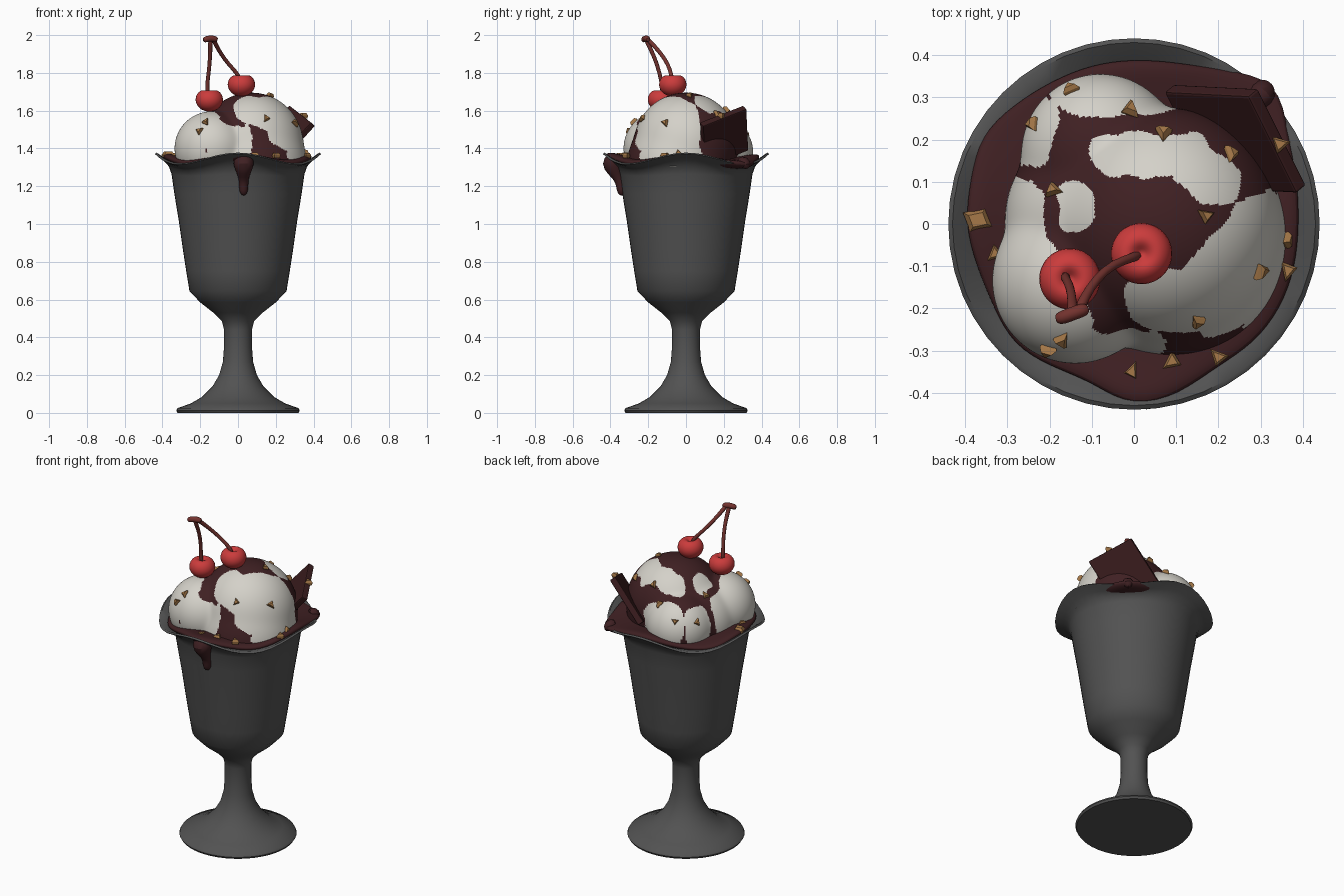
import bpy, bmesh, math, random
from mathutils import Vector, Matrix, noise

if "Cube" in bpy.data.objects:
    bpy.data.objects.remove(bpy.data.objects["Cube"])

random.seed(4)
TAU = 2 * math.pi


def mat(name, r, g, b):
    m = bpy.data.materials.new(name)
    m.diffuse_color = (r, g, b, 1)
    m.use_nodes = True
    m.node_tree.nodes["Principled BSDF"].inputs["Base Color"].default_value = m.diffuse_color
    return m


GLASS = mat("grey glass", .085, .085, .085)
CREAM = mat("vanilla cream", .66, .64, .585)
SAUCE = mat("chocolate sauce", .050, .0145, .0165)
SLAB = mat("dark chocolate", .043, .012, .013)
CHERRY = mat("cherry red", .60, .045, .045)
STEM = mat("cherry stem brown", .17, .032, .027)
NUT = mat("nut tan", .38, .19, .065)


def make(name, verts, faces, mats, angle=None, subsurf=0):
    me = bpy.data.meshes.new(name)
    me.from_pydata([tuple(v) for v in verts], [], faces)
    bm = bmesh.new()
    bm.from_mesh(me)
    bmesh.ops.recalc_face_normals(bm, faces=bm.faces)
    bm.to_mesh(me)
    bm.free()
    ob = bpy.data.objects.new(name, me)
    bpy.context.collection.objects.link(ob)
    for m in mats:
        me.materials.append(m)
    if angle:
        bpy.ops.object.select_all(action='DESELECT')
        ob.select_set(True)
        bpy.context.view_layer.objects.active = ob
        bpy.ops.object.shade_smooth_by_angle(angle=math.radians(angle))
    if subsurf:
        s = ob.modifiers.new("subsurf", 'SUBSURF')
        s.levels = s.render_levels = subsurf
    return ob


def rings(rows, n, cap_start=True, cap_end=True):
    """Join equal rings of n points into verts and faces."""
    verts = [p for r in rows for p in r]
    faces = [(i * n + j, i * n + (j + 1) % n, (i + 1) * n + (j + 1) % n, (i + 1) * n + j)
             for i in range(len(rows) - 1) for j in range(n)]
    if cap_start:
        faces.append(tuple(range(n))[::-1])
    if cap_end:
        faces.append(tuple((len(rows) - 1) * n + j for j in range(n)))
    return verts, faces


def polar(r, z, a, c=(0, 0)):
    return (c[0] + r * math.cos(a), c[1] + r * math.sin(a), z)


def tube(name, path, radii, m, n=10):
    """Round tube along a path, smoothed by subdivision."""
    pts = [Vector(p) for p in path]
    rows = []
    for i, p in enumerate(pts):
        t = (pts[min(i + 1, len(pts) - 1)] - pts[max(i - 1, 0)]).normalized()
        u = t.cross(Vector((.3, 1, .1))).normalized()
        v = t.cross(u)
        rows.append([p + radii[i] * (u * math.cos(TAU * j / n) + v * math.sin(TAU * j / n))
                     for j in range(n)])
    return make(name, *rings(rows, n), [m], 60, 1)


# Footed glass with a wavy flared rim
profile = [(.32, 0), (.327, .012), (.32, .025), (.25, .05), (.19, .085), (.135, .14),
           (.10, .20), (.08, .27), (.074, .35), (.074, .44), (.085, .485), (.13, .53),
           (.20, .585), (.257, .645), (.274, .75), (.294, .88), (.314, 1.02), (.337, 1.16),
           (.352, 1.26), (.366, 1.295), (.395, 1.318), (.432, 1.337), (.44, 1.343),
           (.43, 1.35), (.39, 1.332), (.355, 1.31), (.34, 1.26), (.30, 1.0), (.25, .68), (.05, .56)]
N = 48


def wave(r, a):
    return .028 * max(0, min(1, (r - .335) / .09)) * math.cos(4 * a)


make("sundae_glass", *rings([[polar(r, z + (wave(r, TAU * j / N) if z > 1.1 else 0), TAU * j / N)
                              for j in range(N)] for r, z in profile], N), [GLASS], 50)

# Sauce pool filling the glass, spilling over the rim at front and back right
radii = [.39, .40, .42, .485, .42, .395, .39, .39, .39, .40, .42, .40,
         .40, .385, .385, .405, .39, .385, .44, .415, .39, .40, .40, .395]
rows = []
for f, z, w in [(.3, 1.35, 0), (.75, 1.352, .3), (.92, 1.358, 1), (1, 1.352, 1),
                (1.01, 1.335, 1), (.96, 1.318, 1), (.8, 1.29, 0)]:
    rows.append([polar(r * f, z + w * wave(r, TAU * j / 24), TAU * j / 24)
                 for j, r in enumerate(radii)])
make("sauce_pool", *rings(rows, 24), [SAUCE], 60, 2)

# Sauce drips
tube("front_drip", [(.03, -.36, 1.35), (.03, -.385, 1.35), (.03, -.395, 1.325), (.03, -.375, 1.28),
                    (.03, -.355, 1.24), (.03, -.345, 1.20), (.03, -.342, 1.17), (.03, -.34, 1.15)],
     [.03, .05, .062, .045, .026, .026, .024, .010], SAUCE)
tube("back_drip", [(.28, .28, 1.33), (.305, .31, 1.33), (.31, .318, 1.312), (.305, .315, 1.29)],
     [.03, .036, .032, .012], SAUCE)

# Scoops merged into one mound, sampled outward from a common centre
scoops = [(Vector((.07, 0, 1.42)), .28), (Vector((-.14, -.135, 1.40)), .20),
          (Vector((-.08, .17, 1.38)), .19), (Vector((-.075, .01, 1.36)), .235),
          (Vector((.085, -.035, 1.30)), .285)]
O = Vector((-.02, 0, 1.36))
K = 90


def scoop_point(d):
    s = 0
    for c, r in scoops:
        b = d.dot(c - O)
        s += math.exp(K * (b + math.sqrt(max(0, b * b - (c - O).length_squared + r * r)) - .3))
    return O + d * (math.log(s) / K + .295)


# Bare cream patches seen from above: capsules (x1, y1, x2, y2, radius)
patches = [(-.24, .17, -.21, .26, .036), (-.30, .20, -.26, .30, .05), (-.14, .315, .05, .31, .055),
           (-.14, .36, .03, .37, .06), (-.29, .04, -.28, -.1, .075), (-.35, .05, -.35, -.1, .065),
           (-.26, -.1, -.18, -.23, .085), (-.30, -.2, -.22, -.30, .06), (-.16, -.29, .04, -.285, .035),
           (-.14, -.33, -.04, -.34, .03), (-.14, .02, -.14, .06, .043),
           (-.055, .165, .13, .165, .052), (.14, .14, .20, .10, .058), (.05, -.175, .20, -.19, .075),
           (.20, -.14, .28, -.05, .09), (.27, -.18, .34, -.04, .06), (.28, 0, .32, .02, .06)]


def is_cream(p):
    q = Vector((p.x, p.y))
    wob = .012 * noise.noise(p * 16) + .003 * noise.noise(p * 40)
    for x1, y1, x2, y2, r in patches:
        a, d = Vector((x1, y1)), Vector((x2 - x1, y2 - y1))
        t = max(0, min(1, (q - a).dot(d) / max(d.length_squared, 1e-9)))
        if (q - a - d * t).length < r + wob:
            return True
    return False


NA, NE = 260, 110
rows = []
for i in range(NE):
    e = math.radians(-8 + 97.7 * i / (NE - 1))
    rows.append([scoop_point(Vector((math.cos(e) * math.cos(TAU * j / NA),
                                     math.cos(e) * math.sin(TAU * j / NA), math.sin(e))))
                 for j in range(NA)])
ice = make("ice_cream_scoops", *rings(rows, NA, False, True), [SAUCE, CREAM], 80)
for p in ice.data.polygons:
    p.material_index = int(is_cream(p.center))

# Chocolate slab leaning outward at back right
p1, p2, p3 = Vector((.28, .31, 1.62)), Vector((.395, .08, 1.53)), Vector((.08, .32, 1.40))
p4 = p2 + p3 - p1
nrm = (p1 - p3).cross(p2 - p1).normalized() * .036
quad = [p1, p2, p4, p3]
slab = make("chocolate_slab", *rings([[p - nrm * .4 for p in quad], [p + nrm * .6 for p in quad]], 4),
            [SLAB])
b = slab.modifiers.new("bevel", 'BEVEL')
b.width, b.segments = .006, 2

# Cherries with a dimple on top
cherries = [(.018, -.07, 1.735), (-.152, -.13, 1.655)]
for k, (cx, cy, cz) in enumerate(cherries):
    prof = [(.012, -.060), (.045, -.05), (.068, -.025), (.076, .003), (.068, .032),
            (.05, .05), (.032, .054), (.018, .046), (.006, .034)]
    make("cherry_%d" % (k + 1), *rings([[polar(r, cz + z, TAU * j / 24, (cx, cy)) for j in range(24)]
                                        for r, z in prof], 24), [CHERRY], 80, 1)

# Joined stems
tube("cherry_stem_1", [(.012, -.073, 1.76), (-.005, -.08, 1.80), (-.05, -.095, 1.845),
                       (-.09, -.13, 1.90), (-.118, -.175, 1.95), (-.13, -.205, 1.98)],
     [.013, .011, .011, .011, .012, .014], STEM)
tube("cherry_stem_2", [(-.16, -.125, 1.68), (-.165, -.125, 1.73), (-.155, -.14, 1.80),
                       (-.148, -.165, 1.88), (-.146, -.195, 1.94), (-.146, -.212, 1.98)],
     [.013, .011, .011, .011, .012, .014], STEM)
tube("stem_end", [(-.186, -.226, 1.972), (-.17, -.222, 1.978), (-.145, -.212, 1.983),
                  (-.122, -.204, 1.980), (-.108, -.20, 1.974)], [.012, .018, .017, .018, .012], STEM)

# Chopped nuts scattered over scoops and pool
nuts = [(-.33, -.07), (-.24, .235), (-.15, .32), (-.01, .27), (.07, .215), (-.19, .08),
        (.17, .02), (.36, -.04), (.30, -.11), (.365, -.11), (.15, -.23), (.20, -.315),
        (.09, -.325), (-.005, -.35), (-.17, -.275), (-.205, -.30), (.345, .19), (.23, .165), (-.37, .01)]
for k, (x, y) in enumerate(nuts):
    z, up = 1.362, Vector((0, 0, 1))
    for c, r in scoops:
        h = r * r - (x - c.x) ** 2 - (y - c.y) ** 2
        if h > 0 and c.z + math.sqrt(h) > z:
            z = c.z + math.sqrt(h)
            up = (Vector((x, y, z)) - c).normalized()
    if (x, y) == (.345, .19):          # crumb on the slab's top edge
        z = 1.572
    s = 1.6 if x == -.37 else random.uniform(.95, 1.2)
    M = (Matrix.Translation((x, y, z)) @ up.to_track_quat('Z', 'Y').to_matrix().to_4x4()
         @ Matrix.Rotation(random.uniform(0, TAU), 4, 'Z'))
    n = 4 if x == -.37 else 3
    rows = [[M @ Vector((r * s * math.cos(TAU * j / n) * 1.15, r * s * math.sin(TAU * j / n + .15), h * s))
             for j in range(n)] for r, h in [(.017, -.012), (.021, .002), (.013, .013)]]
    make("nut_%02d" % (k + 1), *rings(rows, n), [NUT])
